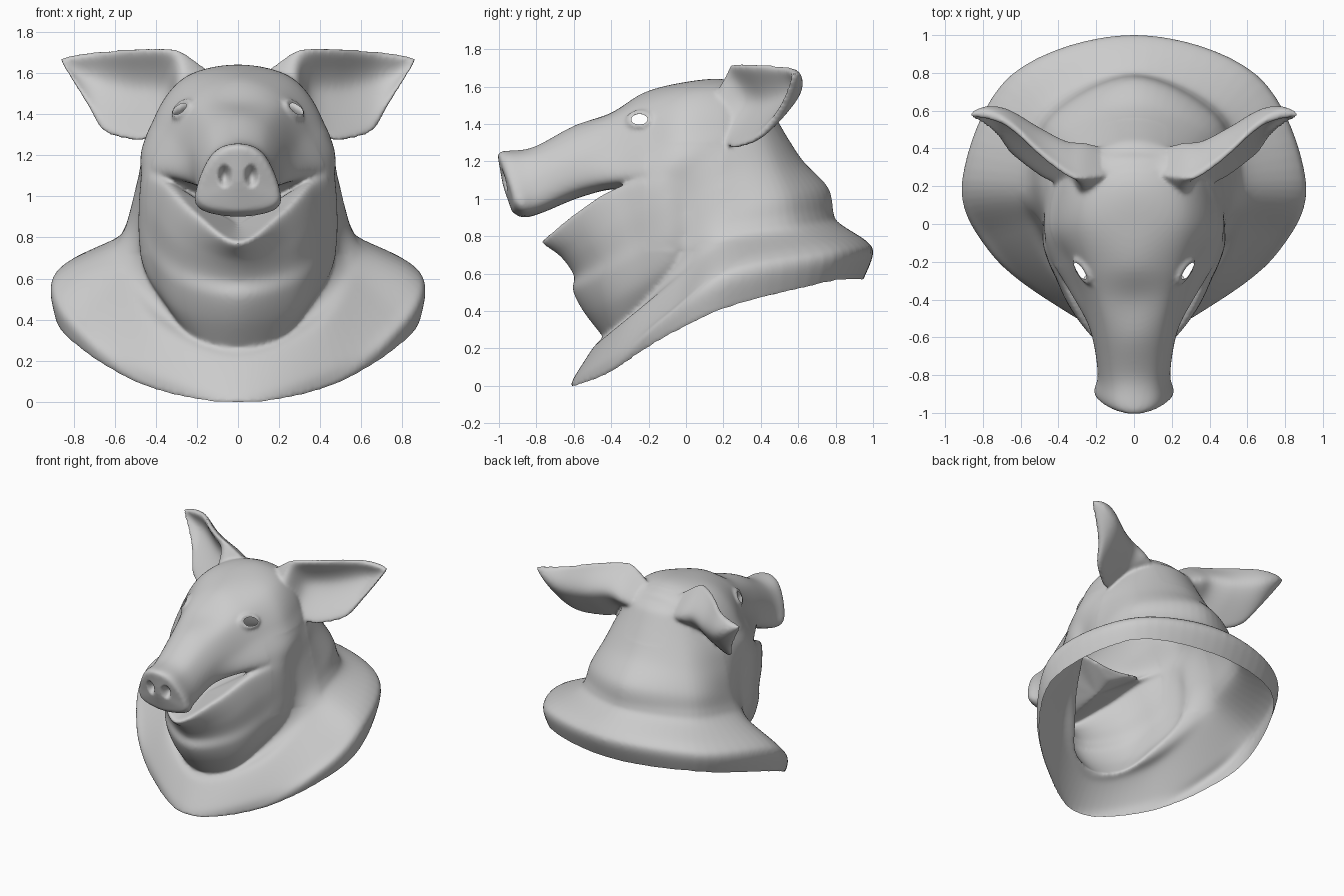
import bpy, bmesh, math
from mathutils import Vector
from mathutils.bvhtree import BVHTree

if "Cube" in bpy.data.objects:
    bpy.data.objects.remove(bpy.data.objects["Cube"])


def spline(p, n, closed):
    """Catmull-Rom curve through points p, n samples per span."""
    c = len(p)
    get = (lambda i: p[i % c]) if closed else (lambda i: p[max(0, min(c - 1, i))])
    out = []
    for i in range(c if closed else c - 1):
        a, b, d, e = (get(i + k) for k in (-1, 0, 1, 2))
        for s in range(n):
            t = s / n
            out.append(0.5 * (2 * b + (d - a) * t + (2 * a - 5 * b + 4 * d - e) * t * t
                              + (3 * b - a - 3 * d + e) * t ** 3))
    if not closed:
        out.append(p[-1].copy())
    return out


def full_ring(half):
    """Half outline (x >= 0, both ends on the centre plane) to a closed one."""
    h = [Vector(q) for q in half]
    return h + [Vector((-q.x, q.y, q.z)) for q in h[-2:0:-1]]


def loft(bm, rings, start, end, n=8):
    """Smooth closed solid through rings, fanned to a centre point at both ends."""
    cols = [spline(list(c), 6, False) for c in zip(*[spline(r, n, True) for r in rings])]
    grid = [[bm.verts.new(v) for v in row] for row in zip(*cols)]
    m = len(grid[0])
    for a, b in zip(grid, grid[1:]):
        for i in range(m):
            bm.faces.new((a[i], a[(i + 1) % m], b[(i + 1) % m], b[i]))
    for row, c in ((grid[0], start), (grid[-1], end)):
        cv = bm.verts.new(c)
        for i in range(m):
            bm.faces.new((row[i], row[(i + 1) % m], cv))
    return [v.co.copy() for v in grid[0]]


# collar, from the open rim up to the neck (front to back half outlines)
collar = [
    [(0, -.62, -.012), (.42, -.42, .06), (.75, -.14, .24), (.88, .22, .41), (.62, .76, .54), (0, .94, .55)],
    [(0, -.615, .01), (.43, -.42, .09), (.77, -.14, .34), (.91, .23, .57), (.65, .79, .68), (0, 1.0, .70)],
    [(0, -.59, .06), (.42, -.41, .17), (.74, -.08, .42), (.85, .23, .65), (.60, .76, .75), (0, .97, .77)],
    [(0, -.50, .20), (.38, -.32, .35), (.58, -.02, .58), (.62, .22, .76), (.48, .62, .83), (0, .82, .87)],
]
# neck
neck = [
    [(0, -.44, .28), (.34, -.24, .42), (.51, 0, .65), (.56, .20, .82), (.45, .58, .90), (0, .79, .92)],
    [(0, -.40, .50), (.36, -.16, .60), (.49, .03, .80), (.52, .25, .95), (.42, .56, 1.02), (0, .76, 1.06)],
    [(0, -.33, .80), (.40, -.14, .90), (.475, .03, 1.02), (.475, .22, 1.12), (.35, .49, 1.18), (0, .62, 1.21)],
    [(0, -.15, 1.1), (.38, -.13, 1.17), (.455, .02, 1.20), (.42, .22, 1.28), (.28, .43, 1.34), (0, .52, 1.37)],
    [(0, -.05, 1.4), (.20, 0, 1.45), (.28, .10, 1.48), (.28, .24, 1.50), (.19, .38, 1.52), (0, .43, 1.53)],
]
# snout and skull, front to back (top to bottom half outlines)
skull = [
    [(0, -1.008, 1.235), (.11, -.985, 1.19), (.19, -.935, 1.05), (.17, -.92, .96), (0, -.93, .93)],
    [(0, -.98, 1.255), (.12, -.95, 1.21), (.20, -.90, 1.05), (.19, -.87, .94), (0, -.87, .90)],
    [(0, -.82, 1.275), (.12, -.82, 1.23), (.185, -.80, 1.1), (.17, -.78, .96), (0, -.77, .925)],
    [(0, -.60, 1.39), (.14, -.60, 1.34), (.22, -.58, 1.2), (.20, -.57, 1.05), (0, -.56, 1.01)],
    [(0, -.40, 1.46), (.18, -.40, 1.42), (.28, -.38, 1.25), (.32, -.36, 1.09), (0, -.36, 1.05)],
    [(0, -.22, 1.57), (.22, -.22, 1.5), (.34, -.20, 1.33), (.43, -.17, 1.09), (0, -.20, .97)],
    [(0, 0, 1.625), (.26, 0, 1.57), (.41, -.02, 1.37), (.455, 0, 1.11), (0, 0, .92)],
    [(0, .20, 1.64), (.24, .20, 1.58), (.375, .20, 1.40), (.40, .20, 1.18), (0, .20, 1.0)],
    [(0, .36, 1.59), (.17, .36, 1.55), (.29, .36, 1.42), (.30, .38, 1.25), (0, .40, 1.15)],
]
# jaw and double chin, bottom to lip (front to back half outlines)
jaw = [
    [(0, -.45, .27), (.19, -.39, .30), (.31, -.25, .41), (.37, -.02, .56), (0, .15, .52)],
    [(0, -.55, .40), (.25, -.44, .43), (.38, -.26, .53), (.435, 0, .68), (0, .15, .62)],
    [(0, -.605, .51), (.27, -.48, .56), (.41, -.27, .67), (.46, 0, .80), (0, .15, .75)],
    [(0, -.60, .59), (.26, -.49, .65), (.405, -.29, .77), (.465, 0, .90), (0, .15, .85)],
    [(0, -.67, .69), (.26, -.53, .77), (.395, -.33, .91), (.462, -.02, 1.02), (0, .15, .95)],
    [(0, -.77, .765), (.22, -.60, .905), (.36, -.37, 1.045), (.452, -.04, 1.13), (0, .15, 1.05)],
    [(0, -.74, .79), (.20, -.56, .93), (.32, -.36, 1.06), (.41, -.05, 1.15), (0, .15, 1.10)],
]
# ear sections, root to tip: top edge, back, bottom edge, hollow front
ear = [
    [(.10, .27, 1.56), (.16, .40, 1.47), (.22, .20, 1.38), (.14, .18, 1.47)],
    [(.25, .25, 1.67), (.26, .43, 1.51), (.32, .20, 1.36), (.28, .15, 1.52)],
    [(.34, .27, 1.70), (.36, .44, 1.54), (.38, .23, 1.33), (.35, .32, 1.52)],
    [(.48, .37, 1.70), (.50, .51, 1.53), (.49, .28, 1.30), (.49, .43, 1.52)],
    [(.66, .53, 1.69), (.66, .60, 1.55), (.65, .40, 1.34), (.66, .54, 1.55)],
    [(.78, .58, 1.68), (.77, .62, 1.60), (.735, .50, 1.46), (.77, .57, 1.59)],
    [(.865, .58, 1.67), (.86, .595, 1.66), (.855, .575, 1.645), (.86, .56, 1.655)],
]

bm = bmesh.new()
cap_centre = Vector((0, .15, .33))
rim = loft(bm, [full_ring(r) for r in collar + neck], cap_centre, (0, .17, 1.56))
loft(bm, [full_ring(r) for r in skull], (0, -.98, 1.07), (0, .42, 1.38))
loft(bm, [full_ring(r) for r in jaw], (0, -.10, .45), (0, -.40, .86))

EYE = Vector((.278, -.25, 1.425))
for side in (1, -1):
    # ears, with blunt edges
    rings = []
    for sec in ear:
        t, b, o, f = (Vector((p[0] * side, p[1], p[2])) for p in sec)
        e = Vector((0, .012 if sec is ear[-1] else .024, 0))
        rings.append([t + e, b, o + e, o - e, f, t - e])
    loft(bm, rings, sum(rings[0], Vector()) / 6, sum(rings[-1], Vector()) / 6)
    # eyelids as a bead around each eye
    for k in range(40):
        a = math.tau * k / 40
        dy, dz = .056 * math.cos(a), .036 * math.sin(a)
        p = EYE + Vector((.55 * dy - .65 * dz - .006, dy, dz))
        p.x *= side
        new = bmesh.ops.create_icosphere(bm, subdivisions=2, radius=.016)["verts"]
        bmesh.ops.translate(bm, verts=new, vec=p)

bmesh.ops.recalc_face_normals(bm, faces=bm.faces)
mesh = bpy.data.meshes.new("pig_bust")
bm.to_mesh(mesh)
bm.free()
obj = bpy.data.objects.new("pig_bust", mesh)
bpy.context.collection.objects.link(obj)

# fuse all parts to one skin
rm = obj.modifiers.new("fuse", 'REMESH')
rm.mode = 'VOXEL'
rm.voxel_size = .0115
sm = obj.modifiers.new("soften", 'SMOOTH')
sm.factor = .5
sm.iterations = 10
dg = bpy.context.evaluated_depsgraph_get()
skin = bpy.data.meshes.new_from_object(obj.evaluated_get(dg))
obj.modifiers.clear()
obj.data = skin

bm = bmesh.new()
bm.from_mesh(skin)

# blend the cheek, neck and crown joins
soft = []
for v in bm.verts:
    x, y, z = abs(v.co.x), v.co.y, v.co.z
    cheek = x > .38 and -.22 < y < .19 and .72 < z < 1.3
    crown = x < .17 and y > .28 and 1.3 < z
    if cheek or crown:
        soft.append(v)
for _ in range(45):
    bmesh.ops.smooth_vert(bm, verts=soft, factor=.5, use_axis_x=True, use_axis_y=True, use_axis_z=True)
bm.normal_update()

# open the underside and the eye holes
n = len(rim)
cap = BVHTree.FromPolygons(rim + [cap_centre], [(i, (i + 1) % n, n) for i in range(n)])
dead = []
for f in bm.faces:
    c = f.calc_center_median()
    r = ((c.y - EYE.y) / .048) ** 2 + ((c.z - EYE.z) / .028) ** 2
    if r < 1 and abs(abs(c.x) - EYE.x) < .15:
        dead.append(f)
    elif c.z < .7 and f.normal.z < 0:
        loc, nor, idx, dist = cap.find_nearest(c)
        if dist < .02 and abs(nor.dot(f.normal)) > .6:
            dead.append(f)
bmesh.ops.delete(bm, geom=dead, context='FACES')

# even out the cut edges
near = {}
for e in bm.edges:
    if e.is_boundary:
        a, b = e.verts
        near.setdefault(a, []).append(b)
        near.setdefault(b, []).append(a)
for _ in range(8):
    moved = {v: v.co * .5 + sum((w.co for w in ws), Vector()) * (.5 / len(ws)) for v, ws in near.items()}
    for v, co in moved.items():
        v.co = co

# nostrils pressed into the snout disc
for v in bm.verts:
    if v.co.y < -.88:
        r = ((abs(v.co.x) - .065) / .036) ** 2 + ((v.co.z - 1.10) / .06) ** 2
        if r < 1:
            v.co.y += .05 * (1 - r) ** 1.5

for f in bm.faces:
    f.smooth = True
bm.to_mesh(skin)
bm.free()
